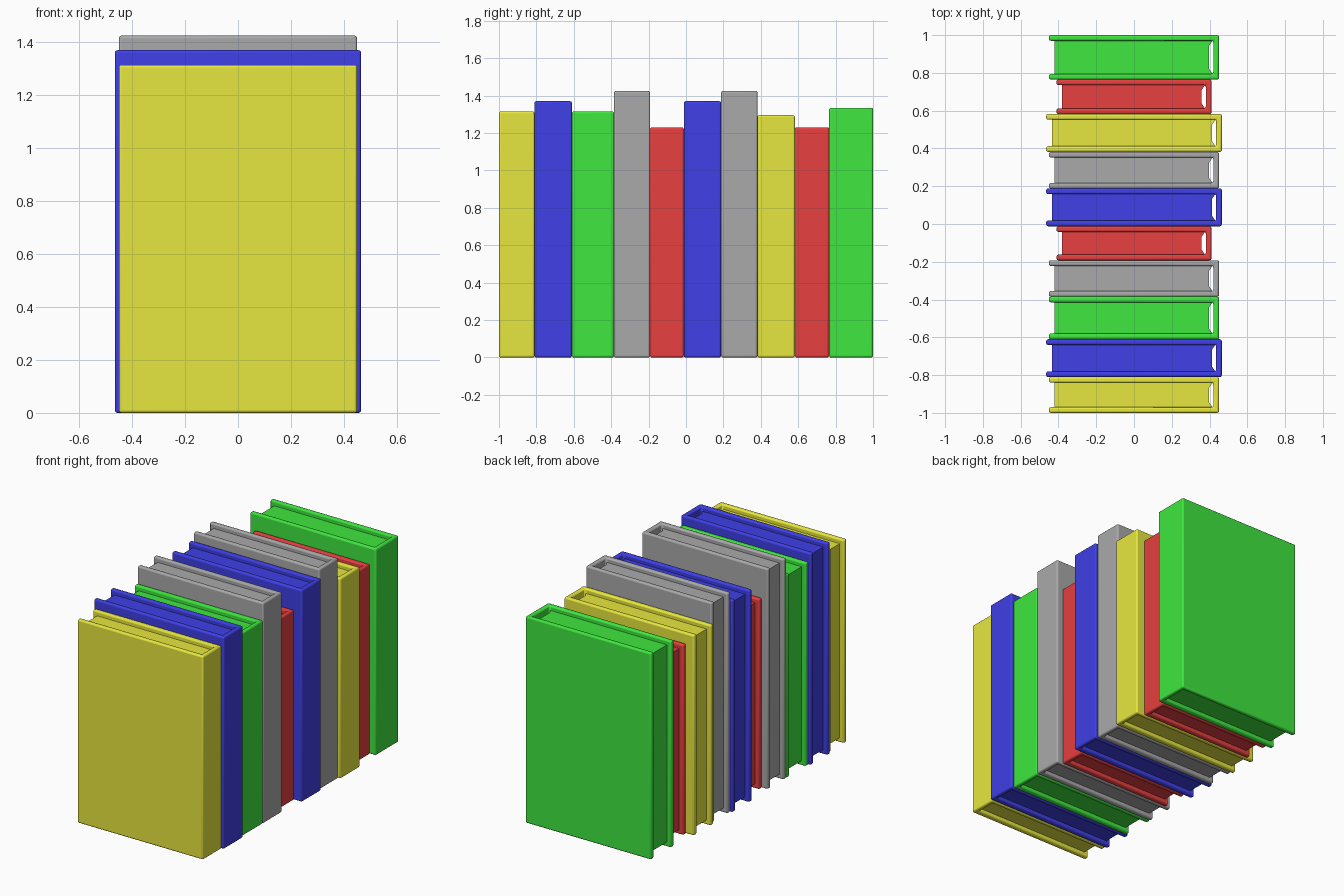
import bpy, bmesh

if "Cube" in bpy.data.objects:
    bpy.data.objects.remove(bpy.data.objects["Cube"])

COLOURS = {
    "yellow": (0.80, 0.80, 0.05, 1), "blue": (0.05, 0.05, 0.80, 1),
    "green": (0.05, 0.80, 0.05, 1), "red": (0.80, 0.05, 0.05, 1),
    "grey": (0.40, 0.40, 0.40, 1),
}
MATS = {}
for key, rgba in COLOURS.items():
    MATS[key] = bpy.data.materials.new(key)
    MATS[key].diffuse_color = rgba


def prism(name, outline, z0, z1, mat, bevel=0.0):
    """Extrude a flat xy outline from z0 to z1."""
    bm = bmesh.new()
    face = bm.faces.new([bm.verts.new((x, y, z0)) for x, y in outline])
    ext = bmesh.ops.extrude_face_region(bm, geom=[face])
    tops = [g for g in ext["geom"] if isinstance(g, bmesh.types.BMVert)]
    bmesh.ops.translate(bm, verts=tops, vec=(0, 0, z1 - z0))
    bmesh.ops.recalc_face_normals(bm, faces=bm.faces)
    mesh = bpy.data.meshes.new(name)
    bm.to_mesh(mesh)
    bm.free()
    obj = bpy.data.objects.new(name, mesh)
    bpy.context.collection.objects.link(obj)
    mesh.materials.append(mat)
    if bevel:
        mod = obj.modifiers.new("rounded_edges", "BEVEL")
        mod.width, mod.segments = bevel, 3
        bpy.ops.object.select_all(action="DESELECT")
        obj.select_set(True)
        bpy.context.view_layer.objects.active = obj
        bpy.ops.object.shade_smooth_by_angle()
    return obj


T = 0.03          # cover board thickness
RECESS = 0.03     # how far the pages sit inside the cover
GAP = 0.022       # hollow between the pages and the spine


def book(i, colour, y0, y1, half, height):
    mat = MATS[colour]
    a, b = y0 + T, y1 - T
    # Cover: U-shaped board with the spine on +x
    cover = [(-half, y0), (half, y0), (half, y1), (-half, y1),
             (-half, b), (half - T, b), (half - T, a), (-half, a)]
    prism(f"book_{i}_cover", cover, 0, height, mat, 0.01)
    # Page block: chamfered where it meets the hollow spine
    xf, xs, c = -half + RECESS, half - T - GAP, 0.02
    a, b = a - 0.004, b + 0.004
    pages = [(xf, a), (xs + c, a), (xs, a + c + 0.01),
             (xs, b - c - 0.01), (xs + c, b), (xf, b)]
    prism(f"book_{i}_pages", pages, RECESS, height - RECESS, mat)


# Books in a row: colour, far y edge, half width, height
ROW = [
    ("yellow", -0.81, 0.45, 1.315), ("blue", -0.61, 0.465, 1.37),
    ("green", -0.385, 0.45, 1.315), ("grey", -0.192, 0.45, 1.425),
    ("red", -0.012, 0.41, 1.23), ("blue", 0.188, 0.465, 1.37),
    ("grey", 0.382, 0.45, 1.425), ("yellow", 0.582, 0.465, 1.295),
    ("red", 0.765, 0.41, 1.23), ("green", 1.0, 0.45, 1.335),
]
y = -1.0
for n, (colour, y_end, half, height) in enumerate(ROW, 1):
    book(n, colour, y, y_end, half, height)
    y = y_end

for m in bpy.data.materials:
    if m.users and not m.is_grease_pencil:
        m.use_nodes = True
        m.node_tree.nodes["Principled BSDF"].inputs["Base Color"].default_value = m.diffuse_color
